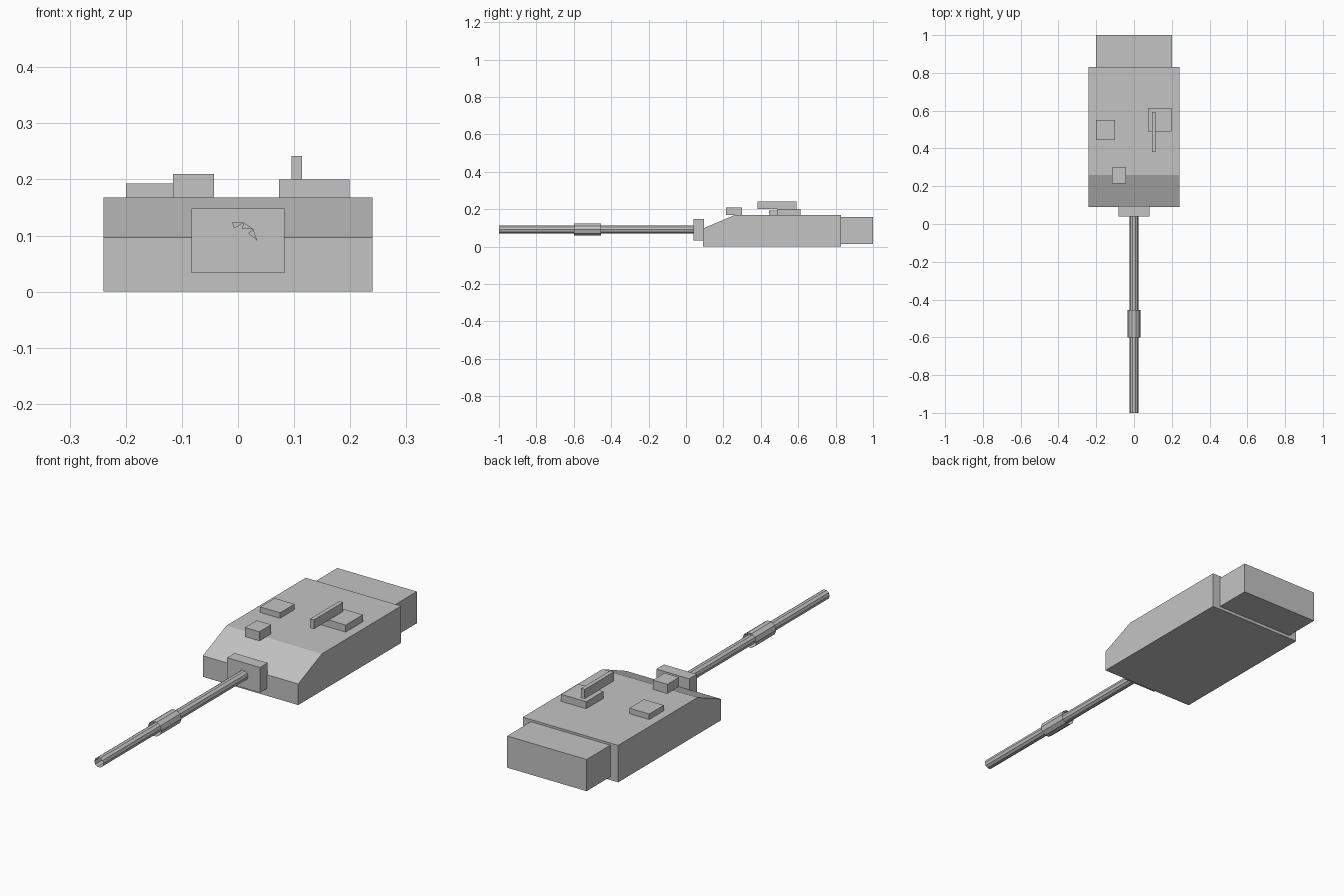
import bpy, bmesh, math

if "Cube" in bpy.data.objects:
    bpy.data.objects.remove(bpy.data.objects["Cube"])

grey = bpy.data.materials.new("plain_grey")
grey.diffuse_color = (0.55, 0.55, 0.55, 1)
grey.use_nodes = True
grey.node_tree.nodes["Principled BSDF"].inputs["Base Color"].default_value = grey.diffuse_color


def finish(name, bm, fix_normals=True):
    if fix_normals:
        bmesh.ops.recalc_face_normals(bm, faces=bm.faces)
    mesh = bpy.data.meshes.new(name)
    bm.to_mesh(mesh)
    bm.free()
    mesh.materials.append(grey)
    obj = bpy.data.objects.new(name, mesh)
    bpy.context.collection.objects.link(obj)
    return obj


def prism(name, x0, x1, profile):
    """Extrude a (y, z) side profile along x."""
    bm = bmesh.new()
    face = bm.faces.new([bm.verts.new((x0, y, z)) for y, z in profile])
    ext = bmesh.ops.extrude_face_region(bm, geom=[face])["geom"]
    moved = [v for v in ext if isinstance(v, bmesh.types.BMVert)]
    bmesh.ops.translate(bm, verts=moved, vec=(x1 - x0, 0, 0))
    return finish(name, bm)


def box(name, x0, x1, y0, y1, z0, z1):
    return prism(name, x0, x1, [(y0, z0), (y1, z0), (y1, z1), (y0, z1)])


SIDES, AXIS_Z = 10, 0.091


def ring_point(r, y, i):
    a = math.tau * i / SIDES
    return (r * math.cos(a), y, AXIS_Z + r * math.sin(a))


def tube(name, r, y0, y1, collar_inner=None):
    """Open ten-sided tube along y, optionally with a partial rear collar."""
    bm = bmesh.new()
    front = [bm.verts.new(ring_point(r, y0, i)) for i in range(SIDES)]
    back = [bm.verts.new(ring_point(r, y1, i)) for i in range(SIDES)]
    for i in range(SIDES):
        j = (i + 1) % SIDES
        bm.faces.new((front[i], front[j], back[j], back[i]))
    if collar_inner:
        inner = [bm.verts.new(ring_point(collar_inner, y1, i)) for i in range(4)]
        for i in range(3):
            bm.faces.new((back[i], back[i + 1], inner[i + 1]))
    for v in [v for v in bm.verts if not v.link_faces]:
        bm.verts.remove(v)
    return finish(name, bm)


# Turret shell with sloped front, and rear stowage box
prism("turret_body", -0.24, 0.24,
      [(0.09, 0), (0.83, 0), (0.83, 0.168), (0.26, 0.168), (0.09, 0.096)])
box("rear_stowage", -0.20, 0.20, 0.83, 1.0, 0.014, 0.158)

# Gun mantlet, barrel and bore sleeve
box("gun_mantlet", -0.083, 0.083, 0.04, 0.095, 0.033, 0.148)
tube("gun_barrel", 0.0225, -1.0, 0.045)
tube("barrel_sleeve", 0.034, -0.60, -0.455, collar_inner=0.0225)

# Roof fittings
box("sight_box", -0.116, -0.043, 0.215, 0.30, 0.168, 0.21)
box("left_hatch", -0.20, -0.10, 0.445, 0.55, 0.168, 0.193)
box("right_hatch", 0.073, 0.199, 0.49, 0.613, 0.168, 0.20)
box("roof_gun", 0.095, 0.114, 0.382, 0.592, 0.20, 0.242)
